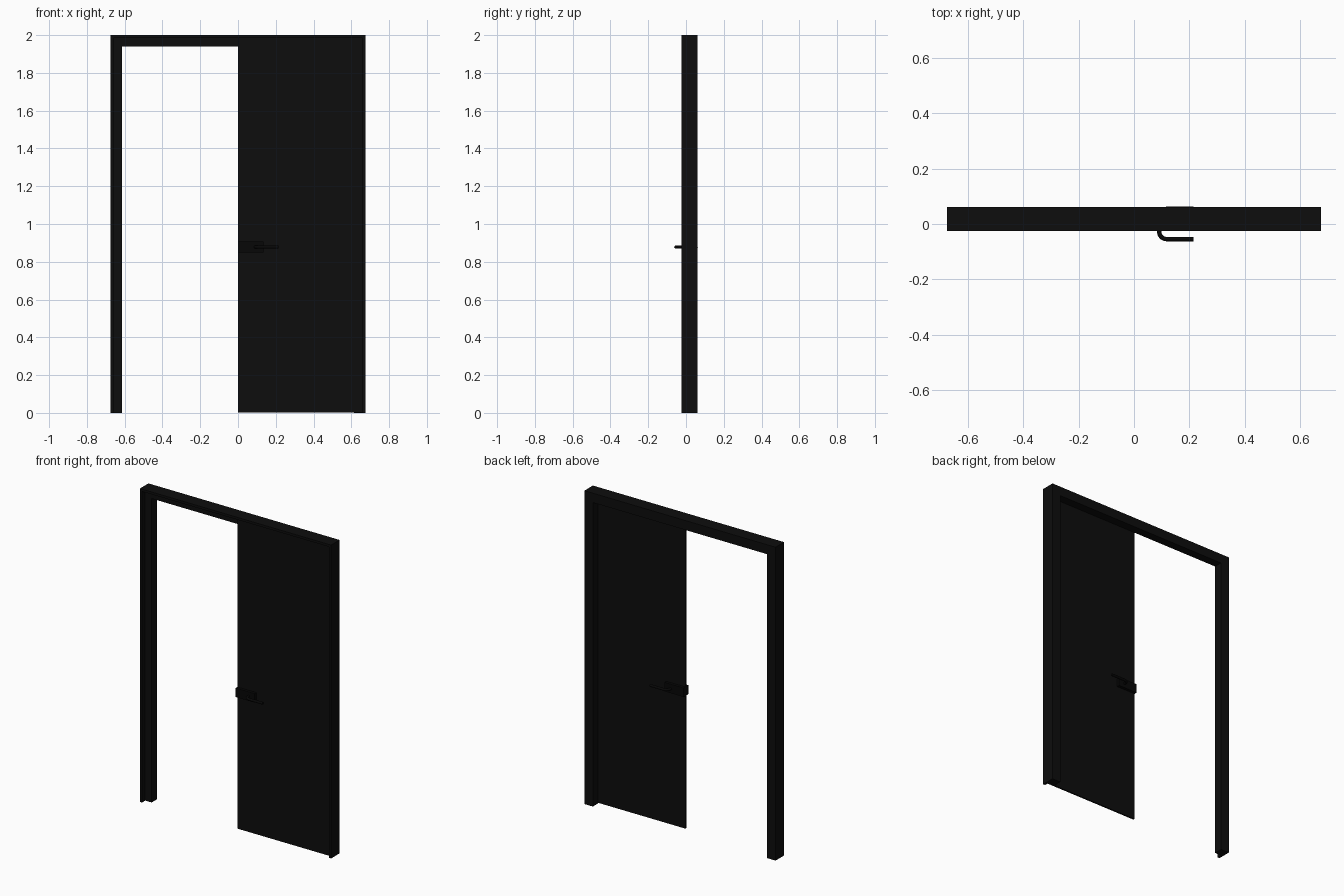
import bpy, bmesh, math
from mathutils import Vector

cube = bpy.data.objects.get("Cube")
if cube:
    bpy.data.objects.remove(cube, do_unlink=True)


def material(name, value):
    mat = bpy.data.materials.new(name)
    mat.use_nodes = True
    col = (value, value, value, 1)
    mat.diffuse_color = col
    mat.node_tree.nodes["Principled BSDF"].inputs["Base Color"].default_value = col
    return mat


black = material("matt black", 0.004)
metal = material("deep black metal", 0.002)


def add_object(name, bm, mat):
    bmesh.ops.recalc_face_normals(bm, faces=bm.faces)
    mesh = bpy.data.meshes.new(name)
    bm.to_mesh(mesh)
    bm.free()
    mesh.materials.append(mat)
    ob = bpy.data.objects.new(name, mesh)
    bpy.context.collection.objects.link(ob)
    return ob


def box(name, lo, hi, mat, bevel=0.0):
    bm = bmesh.new()
    bmesh.ops.create_cube(bm, size=1)
    lo, hi = Vector(lo), Vector(hi)
    for v in bm.verts:
        v.co = (lo + hi) / 2 + v.co * (hi - lo)
    if bevel:
        bmesh.ops.bevel(bm, geom=bm.edges[:], offset=bevel, segments=2,
                        affect='EDGES', profile=0.5)
    return add_object(name, bm, mat)


# Rebated frame: profile of (inset from outer edge, y) swept with mitred corners
HALF, TOP = 0.675, 2.0
FRONT, BACK = -0.025, 0.061
REBATE = 0.007
profile = [(0, FRONT), (0.015, FRONT), (0.015, REBATE),
           (0.06, REBATE), (0.06, BACK), (0, BACK)]
bm = bmesh.new()
rings = []
for side, at_top in ((-1, False), (-1, True), (1, True), (1, False)):
    rings.append([bm.verts.new((side * (HALF - d), y, TOP - d if at_top else 0))
                  for d, y in profile])
n = len(profile)
for a, b in zip(rings, rings[1:]):
    for i in range(n):
        j = (i + 1) % n
        bm.faces.new((a[i], a[j], b[j], b[i]))
bm.faces.new(rings[0])
bm.faces.new(rings[-1])
add_object("door_frame", bm, black)

# Thin door leaf seated in the rebate
box("door_leaf", (0, -0.005, 0.002), (0.659, 0.005, 1.984), black)

# Lock case and lever on both faces
CENTRE_Z = 0.878
for side, label in ((-1, "front"), (1, "back")):
    ys = sorted((side * 0.005, side * 0.024))
    box(label + "_lock_case", (0, ys[0], CENTRE_Z - 0.029),
        (0.135, ys[1], CENTRE_Z + 0.029), metal, 0.001)

    # Lever path: neck, quarter bend, straight grip
    neck_x, grip_y, r = 0.0915, 0.0545, 0.026
    path = [(neck_x, 0.02)]
    for k in range(9):
        t = math.pi / 2 * k / 8
        path.append((neck_x + r * (1 - math.cos(t)), grip_y - r * (1 - math.sin(t))))
    path.append((0.215, grip_y))

    # Sweep a round section along the path
    bm = bmesh.new()
    sections, sides = [], 16
    for i, p in enumerate(path):
        a, b = path[max(i - 1, 0)], path[min(i + 1, len(path) - 1)]
        along = Vector((b[0] - a[0], b[1] - a[1])).normalized()
        ring = []
        for k in range(sides):
            t = 2 * math.pi * k / sides
            off = 0.008 * math.cos(t)
            ring.append(bm.verts.new((p[0] - along.y * off,
                                      side * (p[1] + along.x * off),
                                      CENTRE_Z + 0.008 * math.sin(t))))
        sections.append(ring)
    for a, b in zip(sections, sections[1:]):
        for k in range(sides):
            j = (k + 1) % sides
            bm.faces.new((a[k], a[j], b[j], b[k]))
    bm.faces.new(sections[0])
    bm.faces.new(sections[-1])
    lever = add_object(label + "_lever", bm, metal)
    bpy.ops.object.select_all(action='DESELECT')
    lever.select_set(True)
    bpy.context.view_layer.objects.active = lever
    bpy.ops.object.shade_smooth_by_angle(angle=math.radians(40))
